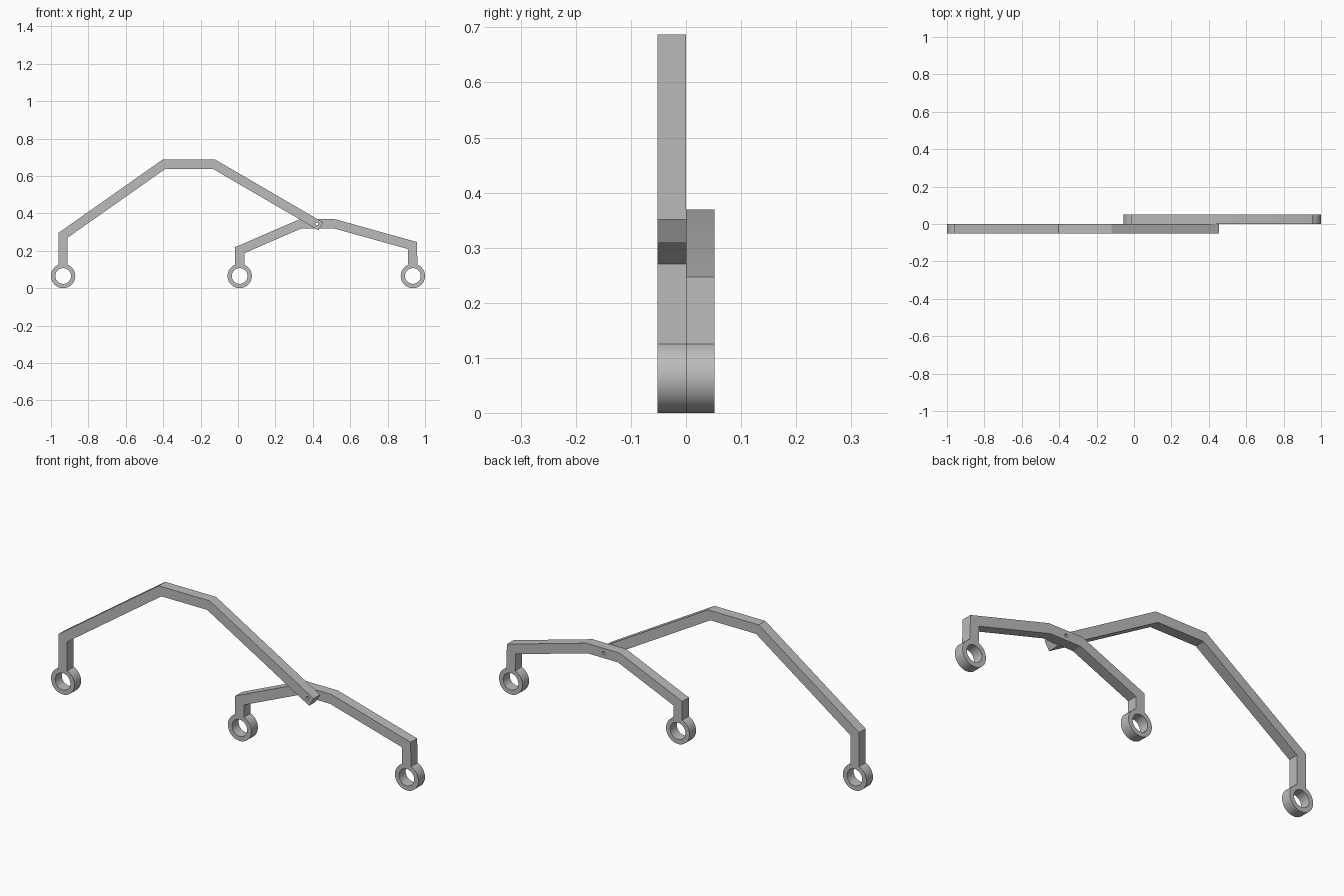
import bpy, bmesh
from math import sin, cos, asin, pi, radians
from mathutils import Vector

cube = bpy.data.objects.get("Cube")
if cube:
    bpy.data.objects.remove(cube, do_unlink=True)

DEPTH = 0.052      # thickness of each arm along y
HALF = 0.0245      # half width of the bars
RING_R, HOLE_R = 0.065, 0.042
PIVOT, PIVOT_R = (0.421, 0.344), 0.008

metal = bpy.data.materials.new("grey metal")
metal.use_nodes = True
GREY = (0.5, 0.5, 0.5, 1)
metal.diffuse_color = GREY
metal.node_tree.nodes["Principled BSDF"].inputs["Base Color"].default_value = GREY


def arc(cx, cz, r, start, end, n):
    return [(cx + r * cos(start + (end - start) * i / n),
             cz + r * sin(start + (end - start) * i / n)) for i in range(n + 1)]


def wheel_ring(x):
    """Outer ring outline, open at the top where the post joins."""
    gap = asin(HALF / RING_R)
    return arc(x, RING_R, RING_R, pi / 2 + gap, 5 * pi / 2 - gap, 48)


def circle(cx, cz, r, n):
    return arc(cx, cz, r, 0, 2 * pi, n)[:-1]


def offset(path, side):
    """Mitred parallel of a centre line, excluding the start point."""
    pts = [Vector(p) for p in path]
    result = []
    for i in range(1, len(pts)):
        a = (pts[i] - pts[i - 1]).normalized()
        b = (pts[i + 1] - pts[i]).normalized() if i + 1 < len(pts) else a
        na, nb = Vector((-a.y, a.x)), Vector((-b.y, b.x))
        m = (na + nb).normalized()
        result.append(tuple(pts[i] + m * (side * HALF / m.dot(na))))
    return result


def plate(name, loops, y):
    """Extruded flat plate: first loop is the outline, the others are holes."""
    curve = bpy.data.curves.new(name, "CURVE")
    curve.dimensions = "2D"
    curve.fill_mode = "BOTH"
    curve.extrude = DEPTH / 2
    for loop in loops:
        spline = curve.splines.new("POLY")
        spline.points.add(len(loop) - 1)
        for point, (px, pz) in zip(spline.points, loop):
            point.co = (px, pz, 0, 1)
        spline.use_cyclic_u = True
    helper = bpy.data.objects.new(name + "_profile", curve)
    bpy.context.collection.objects.link(helper)
    bpy.context.view_layer.update()
    graph = bpy.context.evaluated_depsgraph_get()
    mesh = bpy.data.meshes.new_from_object(helper.evaluated_get(graph))
    bpy.data.objects.remove(helper, do_unlink=True)

    bm = bmesh.new()
    bm.from_mesh(mesh)
    for v in bm.verts:
        v.co = (v.co.x, y - v.co.z, v.co.y)
    bmesh.ops.remove_doubles(bm, verts=bm.verts, dist=1e-5)
    bmesh.ops.recalc_face_normals(bm, faces=bm.faces)
    bm.to_mesh(mesh)
    bm.free()
    mesh.materials.clear()
    mesh.materials.append(metal)
    obj = bpy.data.objects.new(name, mesh)
    bpy.context.collection.objects.link(obj)
    bpy.ops.object.select_all(action="DESELECT")
    obj.select_set(True)
    bpy.context.view_layer.objects.active = obj
    bpy.ops.object.shade_smooth_by_angle(angle=radians(20))


pivot_hole = circle(*PIVOT, PIVOT_R, 20)

# Long front arm: one wheel ring, pivot hole at the free end
x = -0.935
path = [(x, RING_R), (x, 0.283), (-0.396, 0.6625), (-0.128, 0.6625), (0.443, 0.33)]
outline = wheel_ring(x) + offset(path, -1) + offset(path, 1)[::-1]
plate("rocker_arm", [outline, circle(x, RING_R, HOLE_R, 48), pivot_hole], -DEPTH / 2)

# Short rear arm: a wheel ring at each end, pivot hole in the middle
xl, xr = 0.009, 0.935
path = [(xl, RING_R), (xl, 0.203), (0.336, 0.3445), (0.514, 0.3445),
        (xr - 0.003, 0.228), (xr - 0.003, RING_R)]
outline = (wheel_ring(xl) + offset(path, -1)[:-1] + wheel_ring(xr)
           + offset(path, 1)[:-1][::-1])
holes = [circle(c, RING_R, HOLE_R, 48) for c in (xl, xr)]
plate("bogie_arm", [outline] + holes + [pivot_hole], DEPTH / 2)
